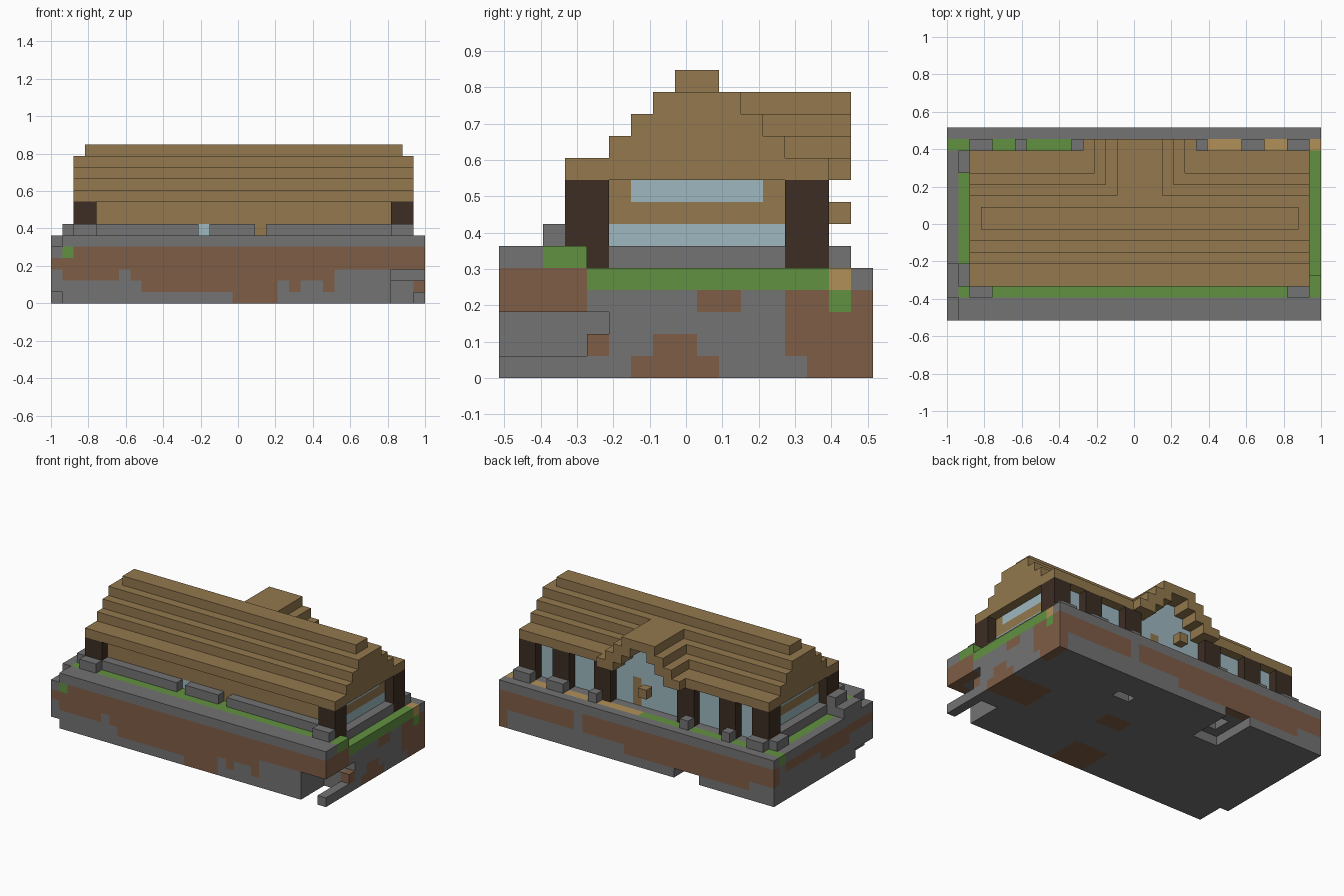
import bpy
import bmesh
from mathutils import Vector

cube = bpy.data.objects.get("Cube")
if cube:
    bpy.data.objects.remove(cube)

NX, NY = 33, 17
UNIT = 2 / NX
ORIGIN = Vector((-1, -NY * UNIT / 2, 0))


def linear(c):
    c /= 255
    return c / 12.92 if c <= 0.04045 else ((c + 0.055) / 1.055) ** 2.4


def material(name, *rgb):
    colour = (*[linear(c) for c in rgb], 1)
    mat = bpy.data.materials.new(name)
    mat.use_nodes = True
    mat.diffuse_color = colour
    mat.node_tree.nodes["Principled BSDF"].inputs["Base Color"].default_value = colour
    return mat


STONE = material("stone_grey", 115, 115, 115)
SOIL = material("soil_brown", 126, 93, 70)
GRASS = material("grass_green", 98, 145, 65)
SAND = material("sand_tan", 176, 144, 88)
WOOD = material("plank_wood", 147, 120, 78)
DARK = material("dark_timber", 60, 45, 36)
GLASS = material("pale_glass", 157, 184, 192)


def fill(cells, mat, x, y, z):
    """Fill a block of grid cells; each axis is (first, end)."""
    for i in range(*x):
        for j in range(*y):
            for k in range(*z):
                cells[i, j, k] = mat


def paint(cells, mat, x, y, z):
    """Recolour only the cells that exist."""
    part = {}
    fill(part, mat, x, y, z)
    cells.update({c: m for c, m in part.items() if c in cells})


def carve(cells, x, y, z):
    part = {}
    fill(part, None, x, y, z)
    for c in part:
        cells.pop(c, None)


def build(name, cells):
    """Make one mesh from the outer faces of the filled cells."""
    mats = list(dict.fromkeys(cells.values()))
    bm = bmesh.new()
    verts = {}

    def vert(p):
        key = tuple(p)
        if key not in verts:
            verts[key] = bm.verts.new(ORIGIN + Vector(key) * UNIT)
        return verts[key]

    for cell, mat in cells.items():
        for axis in range(3):
            for side in (0, 1):
                near = list(cell)
                near[axis] += 2 * side - 1
                if tuple(near) in cells:
                    continue
                u, v = (axis + 1) % 3, (axis + 2) % 3
                ring = []
                for a, b in ((0, 0), (1, 0), (1, 1), (0, 1)):
                    p = list(cell)
                    p[axis] += side
                    p[u] += a
                    p[v] += b
                    ring.append(vert(p))
                face = bm.faces.new(ring if side else ring[::-1])
                face.material_index = mats.index(mat)
    mesh = bpy.data.meshes.new(name)
    bm.to_mesh(mesh)
    bm.free()
    for mat in mats:
        mesh.materials.append(mat)
    obj = bpy.data.objects.new(name, mesh)
    bpy.context.collection.objects.link(obj)


def block(name, mat, x, y, z):
    cells = {}
    fill(cells, mat, x, y, z)
    build(name, cells)


ALL_X, ALL_Y = (0, NX), (0, NY)

# Ground slab with a raised front terrace
ground = {}
fill(ground, STONE, ALL_X, ALL_Y, (0, 5))
fill(ground, STONE, (1, NX), (0, 2), (5, 6))
fill(ground, GRASS, (1, NX), (2, 4), (5, 6))
fill(ground, STONE, (0, 1), (2, 5), (5, 6))

# Soil on the front face
for x, z in (((0, NX), (3, 5)), ((1, 6), (2, 3)), ((7, 25), (2, 3)), ((8, 20), (1, 2)),
             ((21, 22), (1, 2)), ((24, 25), (1, 2)), ((16, 20), (0, 1))):
    paint(ground, SOIL, x, (0, 1), z)
paint(ground, STONE, (0, 1), (0, 1), (4, 5))
paint(ground, GRASS, (1, 2), (0, 1), (4, 5))
# Soil on the right-hand end
for y, z in (((0, 4), (3, 5)), ((9, 11), (3, 4)), ((13, 17), (1, 4)), ((14, 17), (0, 1)),
             ((4, 5), (1, 2)), ((7, 9), (1, 2)), ((6, 10), (0, 1))):
    paint(ground, SOIL, (NX - 1, NX), y, z)
# Soil on the back and the other end
for x, z in (((24, 33), (2, 4)), ((0, 23), (2, 4)), ((3, 18), (1, 2))):
    paint(ground, SOIL, x, (16, NY), z)
for y, z in (((1, 15), (3, 4)), ((4, 9), (2, 3))):
    paint(ground, SOIL, (0, 1), y, z)
# Soil showing underneath
for x, y in (((28, 32), (6, 10)), ((18, 21), (8, 10)), ((16, 20), (1, 4))):
    paint(ground, SOIL, x, y, (0, 1))
# Lawn and sand borders
paint(ground, GRASS, (32, 33), (4, 15), (4, 5))
paint(ground, GRASS, (1, 2), (5, 13), (4, 5))
paint(ground, GRASS, (0, 17), (15, 16), (4, 5))
paint(ground, SAND, (17, 33), (15, 16), (4, 5))
paint(ground, GRASS, (32, 33), (15, 16), (3, 4))
# Broken corners and hollows
carve(ground, (30, 33), (0, 4), (1, 3))
carve(ground, (30, 33), (4, 5), (2, 3))
carve(ground, (30, 32), (0, 4), (0, 1))
carve(ground, (0, 1), (0, 3), (0, 1))
carve(ground, (9, 12), (12, 17), (0, 1))
carve(ground, (10, 11), (13, 15), (1, 2))
carve(ground, (21, 23), (13, 14), (0, 1))
build("ground", ground)

# Loose stones around the house
stones = {}
for x in ((2, 4), (30, 32)):
    fill(stones, STONE, x, (2, 3), (6, 7))
for x in ((4, 13), (14, 18), (19, 30)):
    fill(stones, STONE, x, (3, 4), (6, 7))
fill(stones, STONE, (1, 2), (3, 5), (5, 7))
fill(stones, STONE, (1, 2), (13, 15), (5, 6))
for x in ((2, 4), (6, 7), (11, 12), (22, 23), (26, 28), (30, 32)):
    fill(stones, STONE, x, (15, 16), (5, 6))
for x in ((2, 3), (31, 32)):
    fill(stones, STONE, x, (5, 13), (5, 6))
build("border_stones", stones)

# Timber posts
for label, left in (("left", 30), ("right", 2)):
    block("front_post_" + label, DARK, (left, left + 2), (3, 5), (5, 9))
for n, left in enumerate((2, 6, 11, 21, 26, 30)):
    block(f"back_post_{n}", DARK, (left, left + 2), (13, 15), (5, 9))

# Front wall
front = {}
fill(front, WOOD, (4, 30), (4, 5), (6, 9))
paint(front, GLASS, (13, 14), (4, 5), (6, 7))
build("front_wall", front)

# End walls with window bands
for label, x in (("left", (30, 31)), ("right", (3, 4))):
    wall = {}
    fill(wall, WOOD, x, (5, 13), (5, 9))
    paint(wall, STONE, x, (5, 13), (5, 6))
    paint(wall, GLASS, x, (5, 13), (6, 7))
    paint(wall, GLASS, x, (6, 12), (8, 9))
    build("end_wall_" + label, wall)

# Back windows and doorway
back = {}
fill(back, GLASS, (4, 30), (13, 14), (5, 9))
fill(back, WOOD, (18, 19), (13, 14), (5, 8))
for post in (6, 11, 21, 26):
    carve(back, (post, post + 2), (13, 14), (5, 9))
build("back_windows", back)
block("door_lantern", WOOD, (16, 17), (15, 16), (7, 8))

# Stepped roof with a hollow gable at the back
roof = {}
for z, y in enumerate(((3, 15), (5, 13), (6, 12), (7, 11)), 9):
    step = z - 9
    fill(roof, WOOD, (2, 32), y, (z, z + 1))
    fill(roof, WOOD, (12 + step, 22 - step), (9, 16), (z, z + 1))
    if step < 3:
        inner = (14 + step, 20 - step)
        carve(roof, inner, (14, 16), (z, z + 1))
        paint(roof, GLASS, inner, (13, 14), (z, z + 1))
fill(roof, WOOD, (3, 31), (8, 10), (13, 14))
build("roof", roof)
